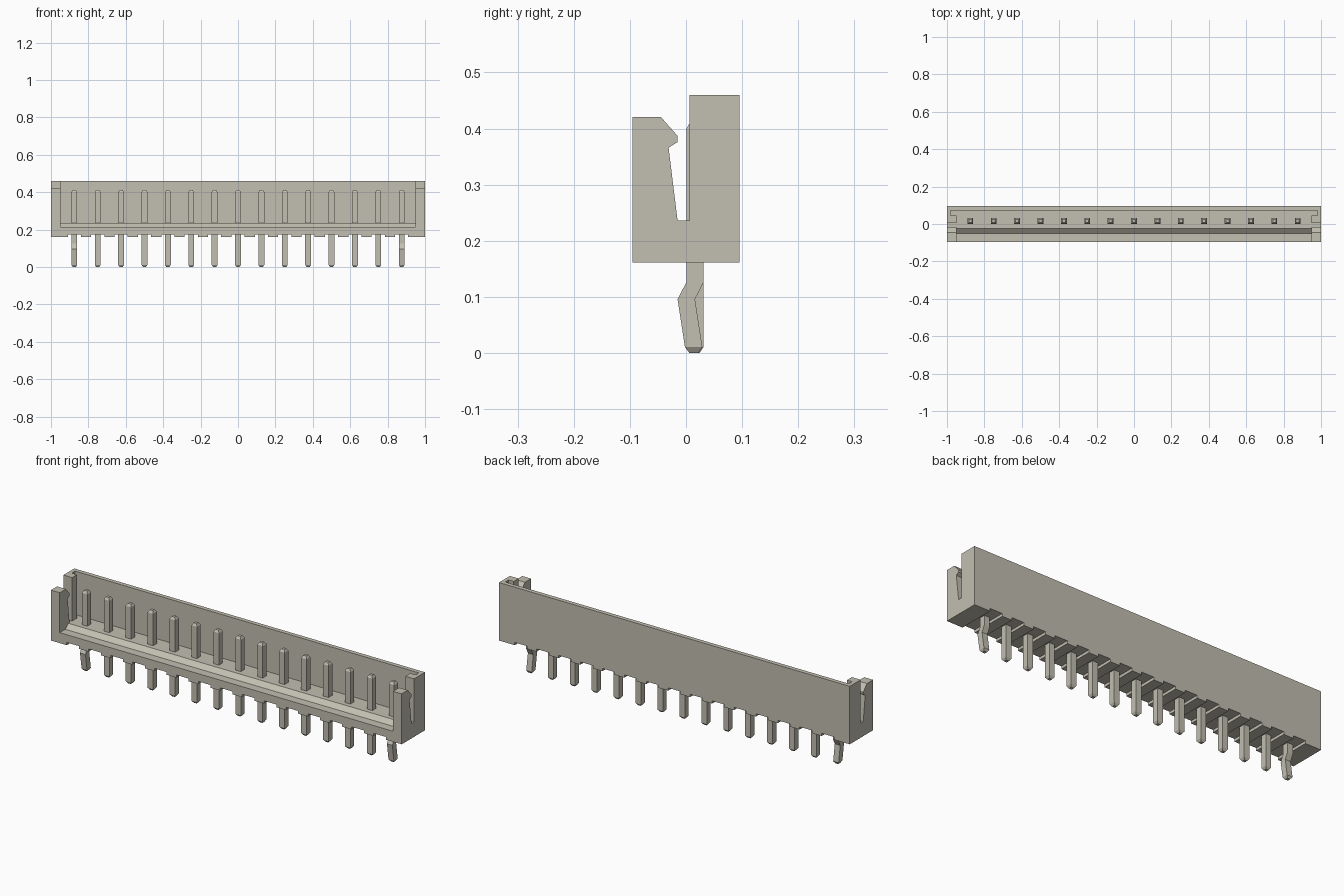
import bpy, bmesh

if "Cube" in bpy.data.objects:
    bpy.data.objects.remove(bpy.data.objects["Cube"], do_unlink=True)

mat = bpy.data.materials.new("warm grey")
COLOUR = (0.54, 0.52, 0.44, 1)
mat.use_nodes = True
mat.diffuse_color = COLOUR
mat.node_tree.nodes["Principled BSDF"].inputs["Base Color"].default_value = COLOUR

PITCH, COUNT = 0.125, 15
PIN_X = [(i - (COUNT - 1) / 2) * PITCH for i in range(COUNT)]


def make_object(name, bm):
    bmesh.ops.recalc_face_normals(bm, faces=bm.faces)
    mesh = bpy.data.meshes.new(name)
    bm.to_mesh(mesh)
    bm.free()
    mesh.materials.append(mat)
    obj = bpy.data.objects.new(name, mesh)
    bpy.context.collection.objects.link(obj)
    return obj


def extrude_x(bm, profile, x0, x1):
    """Extrude a closed (y, z) profile from x0 to x1."""
    face = bm.faces.new([bm.verts.new((x0, y, z)) for y, z in profile])
    new = bmesh.ops.extrude_face_region(bm, geom=[face])["geom"]
    verts = [v for v in new if isinstance(v, bmesh.types.BMVert)]
    bmesh.ops.translate(bm, vec=(x1 - x0, 0, 0), verts=verts)


def rect(y0, y1, z0, z1):
    return [(y0, z0), (y1, z0), (y1, z1), (y0, z1)]


def cut(target, pieces):
    """Subtract extruded (profile, x0, x1) pieces from the target."""
    bm = bmesh.new()
    for profile, x0, x1 in pieces:
        extrude_x(bm, profile, x0, x1)
    cutter = make_object("cutter", bm)
    cutter.hide_render = True
    mod = target.modifiers.new("cut", 'BOOLEAN')
    mod.operation, mod.solver, mod.object = 'DIFFERENCE', 'EXACT', cutter
    bpy.context.view_layer.objects.active = target
    bpy.ops.object.modifier_apply(modifier=mod.name)
    bpy.data.objects.remove(cutter, do_unlink=True)


# Housing: end profile with hooked latch and slot, run along the full length
end_profile = [(-.095, .161), (-.095, .421), (-.045, .421), (-.015, .387),
               (-.015, .376), (-.031, .366), (-.015, .236), (.006, .236),
               (.006, .46), (.095, .46), (.095, .161)]
bm = bmesh.new()
extrude_x(bm, end_profile, -1, 1)
housing = make_object("housing", bm)

# Open cavity with a sloped step behind the low front lip
cavity = [(-.2, .215), (-.05, .215), (-.024, .236), (.073, .236),
          (.073, .6), (-.2, .6)]
cut(housing, [(cavity, -.95, .95)])
# Grooves in the end walls beside the back wall
groove = rect(.046, .073, .236, .6)
cut(housing, [(groove, -.98, -.94), (groove, .94, .98)])
# Shallow channels across the underside, one at each pin
channel = rect(-.2, .2, .1, .175)
cut(housing, [(channel, x - .035, x + .035) for x in PIN_X])

# Pins: stacked square sections (y centre, z, half size), tapered tips
TOP = [(.016, .40, .0155), (.016, .412, .008)]
STRAIGHT = [(.016, 0, .008), (.016, .011, .0155)] + TOP
KINKED = [(.014, 0, .008), (.0135, .011, .0155), (.0005, .096, .0155),
          (.016, .126, .0155)] + TOP


def make_pin(name, x, sections):
    bm = bmesh.new()
    rings = [[bm.verts.new((x + sx * h, y + sy * h, z))
              for sx, sy in ((-1, -1), (1, -1), (1, 1), (-1, 1))]
             for y, z, h in sections]
    bm.faces.new(rings[0])
    bm.faces.new(rings[-1])
    for a, b in zip(rings, rings[1:]):
        for i in range(4):
            j = (i + 1) % 4
            bm.faces.new((a[i], a[j], b[j], b[i]))
    make_object(name, bm)


for i, x in enumerate(PIN_X):
    is_end = i in (0, COUNT - 1)
    make_pin(f"{'locking_' if is_end else ''}pin_{i + 1}", x,
             KINKED if is_end else STRAIGHT)
